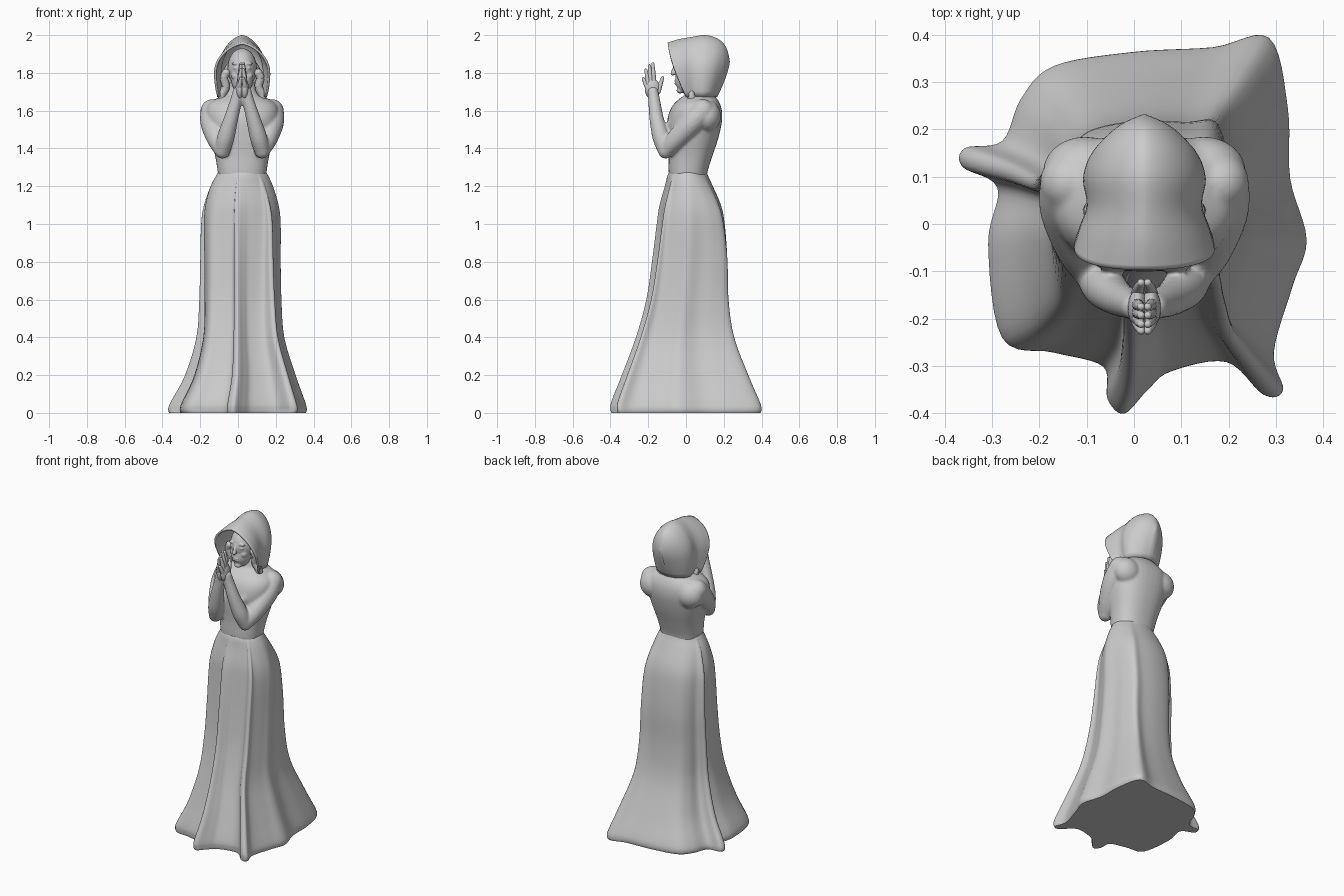
import bpy, bmesh, math
from mathutils import Vector, Matrix

if "Cube" in bpy.data.objects:
    bpy.data.objects.remove(bpy.data.objects["Cube"])

stone = bpy.data.materials.new("grey stone")
stone.use_nodes = True
GREY = (0.6, 0.6, 0.6, 1)
stone.diffuse_color = GREY
stone.node_tree.nodes["Principled BSDF"].inputs["Base Color"].default_value = GREY

CX = 0.022  # body axis, slightly left of centre


def spline(pts, steps, closed=False):
    """Smooth curve through points of any dimension."""
    n, out = len(pts), []
    pick = (lambda i: pts[i % n]) if closed else (lambda i: pts[max(0, min(n - 1, i))])
    for i in range(n if closed else n - 1):
        for k in range(steps):
            t = k / steps
            out.append([((2 * b) + (c - a) * t + (2 * a - 5 * b + 4 * c - d) * t * t
                         + (3 * b - a - 3 * c + d) * t ** 3) / 2
                        for a, b, c, d in zip(pick(i - 1), pick(i), pick(i + 1), pick(i + 2))])
    return out if closed else out + [list(pts[-1])]


def power(v, e):
    return math.copysign(abs(v) ** e, v)


def loft(bm, rings, closed=True, caps=True):
    rows = [[bm.verts.new(p) for p in ring] for ring in rings]
    n = len(rows[0])
    for lo, hi in zip(rows, rows[1:]):
        for i in range(n if closed else n - 1):
            j = (i + 1) % n
            bm.faces.new((lo[i], lo[j], hi[j], hi[i]))
    if caps:
        bm.faces.new(rows[0][::-1])
        bm.faces.new(rows[-1])


def ball(bm, centre, size):
    m = Matrix.Translation(centre) @ Matrix.Diagonal((*size, 1))
    bmesh.ops.create_uvsphere(bm, u_segments=24, v_segments=16, radius=1, matrix=m)


def tube(bm, path, steps=6, sides=16):
    """Rounded limb along points of (x, y, z, radius)."""
    pts = spline(path, steps)
    rings = []
    for i, p in enumerate(pts):
        a, b = pts[max(i - 1, 0)], pts[min(i + 1, len(pts) - 1)]
        q = (Vector(b[:3]) - Vector(a[:3])).to_track_quat('Z', 'Y')
        rings.append([Vector(p[:3]) + q @ Vector((math.cos(t), math.sin(t), 0)) * p[3]
                      for t in (math.tau * k / sides for k in range(sides))])
    loft(bm, rings)
    for p in (pts[0], pts[-1]):
        ball(bm, p[:3], (p[3],) * 3)


def finish(name, bm, voxel=0, smooth=0):
    bmesh.ops.recalc_face_normals(bm, faces=bm.faces)
    for f in bm.faces:
        f.smooth = len(f.verts) < 5
    me = bpy.data.meshes.new(name)
    bm.to_mesh(me)
    bm.free()
    me.materials.append(stone)
    me.set_sharp_from_angle(angle=math.radians(50))
    ob = bpy.data.objects.new(name, me)
    bpy.context.collection.objects.link(ob)
    if voxel:
        rem = ob.modifiers.new("blend", 'REMESH')
        rem.mode, rem.voxel_size, rem.use_smooth_shade = 'VOXEL', voxel, True
    if smooth:
        sm = ob.modifiers.new("soften", 'SMOOTH')
        sm.factor, sm.iterations = 0.5, smooth
    return ob


# Skirt: hem outline with drawn-out folds, fading to a round waist
HEM = [(.37, -.03), (.335, .1), (.33, .25), (.29, .4), (.17, .38), (0, .37), (-.17, .34),
       (-.24, .27), (-.28, .18), (-.36, .165), (-.365, .125), (-.29, .08), (-.31, -.04),
       (-.28, -.24), (-.17, -.27), (-.065, -.3), (-.055, -.37), (-.02, -.4), (.03, -.35),
       (.08, -.31), (.2, -.29), (.28, -.36), (.32, -.35), (.3, -.27), (.34, -.13)]
# z, x min, x max, y min, y max, fold strength
LEVELS = [(0, -.364, .359, -.395, .395, 1), (.02, -.37, .365, -.4, .4, 1),
          (.06, -.355, .355, -.395, .39, 1), (.2, -.28, .305, -.34, .33, 1),
          (.4, -.22, .245, -.265, .255, .95), (.6, -.205, .23, -.21, .225, .83),
          (.8, -.2, .226, -.18, .22, .7), (1, -.195, .226, -.155, .205, .55),
          (1.1, -.18, .215, -.14, .185, .4), (1.2, -.145, .185, -.112, .142, .2),
          (1.25, -.119, .163, -.1, .119, .05), (1.272, -.107, .151, -.092, .111, 0)]
hem = [(x / .37, y / .4) for x, y in spline(HEM, 6, closed=True)]
rings = []
for z, x0, x1, y0, y1, fold in spline(LEVELS, 4):
    pts = []
    for x, y in hem:
        a = math.atan2(y, x)
        pts.append((x * fold + math.cos(a) * (1 - fold), y * fold + math.sin(a) * (1 - fold)))
    xs, ys = zip(*pts)
    fit = lambda v, vs, lo, hi: lo + (hi - lo) * (v - min(vs)) / (max(vs) - min(vs))
    rings.append([(fit(x, xs, x0, x1), fit(y, ys, y0, y1), z) for x, y in pts])
bm = bmesh.new()
loft(bm, rings)
finish("skirt", bm)

# Torso, neck and arms blended into one body
# z, half width, y front, y back
TORSO = [(1.22, .122, -.085, .105), (1.28, .13, -.092, .115), (1.36, .143, -.092, .14),
         (1.45, .166, -.098, .17), (1.54, .188, -.1, .19), (1.6, .194, -.085, .19),
         (1.64, .174, -.06, .178), (1.67, .125, -.025, .16), (1.69, .088, -.005, .145),
         (1.76, .065, .005, .125)]
bm = bmesh.new()
loft(bm, [[(CX + w * power(math.cos(t), .85), (f + b) / 2 + (b - f) / 2 * power(math.sin(t), .85), z)
           for t in (math.tau * k / 40 for k in range(40))]
          for z, w, f, b in spline(TORSO, 4)])
for s in (-1, 1):
    ball(bm, (CX + s * .065, -.05, 1.53), (.058, .05, .055))
    ball(bm, (CX + s * .125, .11, 1.57), (.09, .075, .085))
    tube(bm, [(CX + s * x, y, z, r) for x, y, z, r in
              [(.157, .088, 1.597, .064), (.158, .03, 1.535, .063), (.133, -.05, 1.45, .054),
               (.105, -.106, 1.388, .041)]])
    tube(bm, [(CX + s * x, y, z, r) for x, y, z, r in
              [(.105, -.108, 1.386, .04), (.086, -.132, 1.46, .046), (.058, -.156, 1.56, .038),
               (.033, -.168, 1.65, .032), (.021, -.175, 1.7, .029)]])
finish("body", bm, voxel=.007, smooth=6)

# Hands pressed together: palm, four fingers and a thumb per side
FINGERS = [(-.203, 1.72, -.226, 1.77), (-.198, 1.735, -.212, 1.815), (-.186, 1.74, -.193, 1.838),
           (-.17, 1.74, -.175, 1.847), (-.148, 1.7, -.124, 1.775)]
for s, side in ((-1, "right"), (1, "left")):
    bm = bmesh.new()
    ball(bm, (CX + s * .014, -.178, 1.715), (.021, .04, .055))
    for y0, z0, y1, z1 in FINGERS:
        tube(bm, [(CX + s * .015, y0, z0, .0135), (CX + s * .012, (y0 + y1) / 2, (z0 + z1) / 2, .012),
                  (CX + s * .007, y1, z1, .008)], steps=3, sides=10)
    finish(side + "_hand", bm)

# Head with simple bowed face
bm = bmesh.new()
ball(bm, (CX, .04, 1.825), (.078, .1, .105))
ball(bm, (CX, .003, 1.765), (.058, .06, .076))
ball(bm, (CX, -.032, 1.707), (.024, .018, .016))
tube(bm, [(CX, -.052, 1.845, .008), (CX, -.063, 1.82, .01), (CX, -.07, 1.798, .012)], sides=10)
for z in (1.744, 1.757):
    ball(bm, (CX, -.049, z), (.022, .012, .007))
for s in (-1, 1):
    ball(bm, (CX + s * .03, -.04, 1.825), (.017, .014, .01))
    ball(bm, (CX + s * .03, -.044, 1.85), (.026, .011, .009))
    ball(bm, (CX + s * .033, -.022, 1.785), (.026, .026, .026))
finish("head", bm, voxel=.004, smooth=4)

# Hair: mass inside the hood and a short wavy lock on each side of the neck
bm = bmesh.new()
ball(bm, (CX, .1, 1.775), (.105, .085, .115))
for s in (-1, 1):
    tube(bm, [(CX + s * (.085 + .018 * t + .008 * math.sin(t * 9)), .005 + .025 * t, 1.8 - .14 * t, .022)
              for t in (i / 6 for i in range(7))], steps=3, sides=10)
finish("hair", bm)

# Hood: arches from the peaked brim, tucked at the temples, to the back of the head
# y at top, y at bottom, half width, top z
ARCHES = [(-.097, .005, .149, 1.96), (-.04, .02, .138, 1.978), (.03, .05, .122, 1.99),
          (.1, .09, .13, 2), (.16, .12, .116, 1.985), (.2, .143, .086, 1.955),
          (.222, .158, .053, 1.91), (.232, .165, .012, 1.86)]
rings = []
for yt, yb, w, top in spline(ARCHES, 4):
    ring = []
    for k in range(41):
        a = math.radians(-115 + 230 * k / 40)
        up = math.cos(a)
        z = 1.8 + up * ((top - 1.8) if up > 0 else .3)
        drop = (top - z) / (top - 1.67)
        ring.append((CX + w * power(math.sin(a), 1.25), yt + (yb - yt) * drop ** 1.4, z))
    rings.append(ring)
bm = bmesh.new()
loft(bm, rings, closed=False, caps=False)
bm.faces.new(list(bm.verts)[-41:])
hood = finish("hood", bm)
thick = hood.modifiers.new("cloth", 'SOLIDIFY')
thick.thickness, thick.offset = .012, -1
